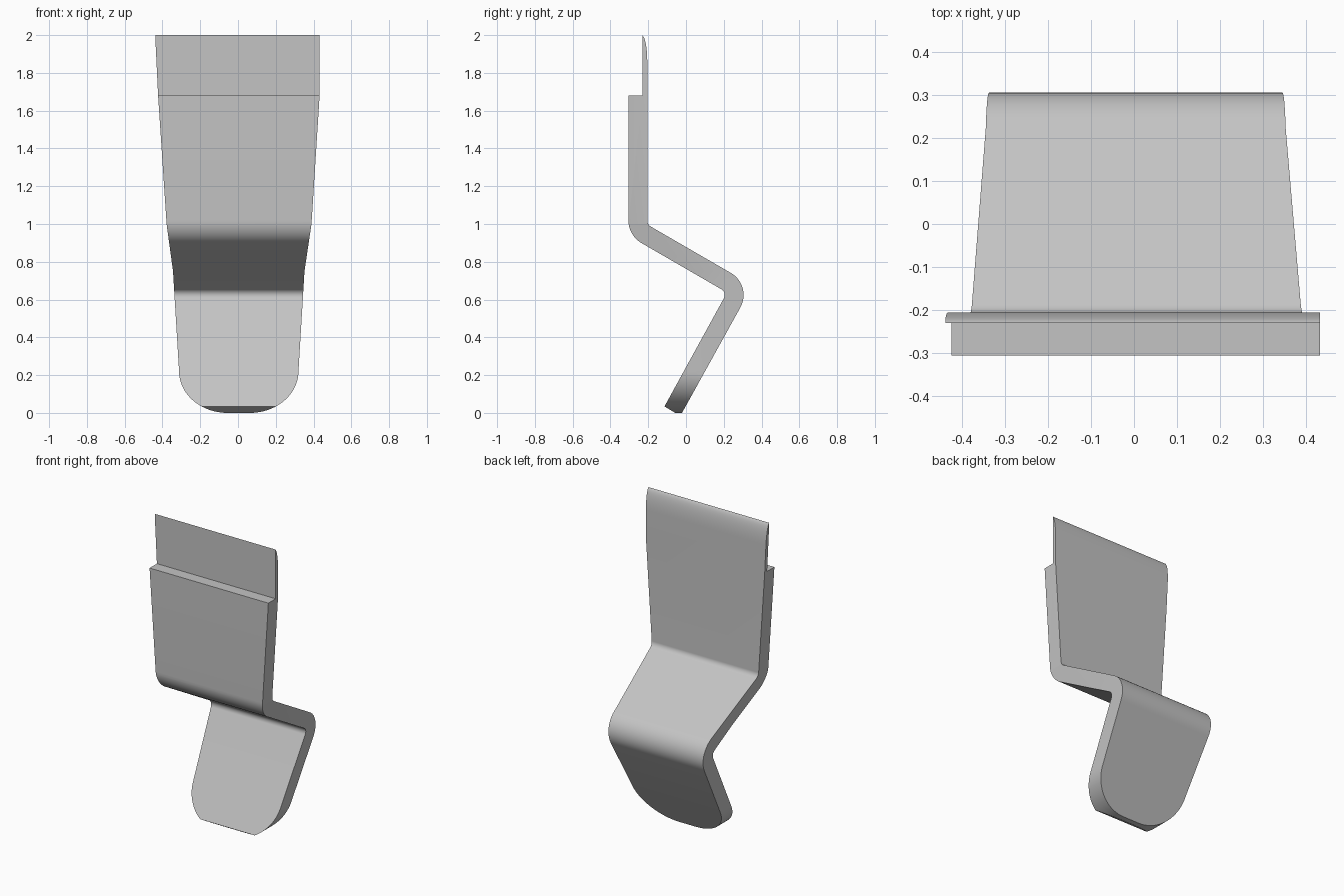
import bpy, bmesh
from math import cos, sin, radians

cube = bpy.data.objects.get("Cube")
if cube:
    bpy.data.objects.remove(cube, do_unlink=True)

grey = bpy.data.materials.new("plain_grey")
grey.use_nodes = True
colour = (0.55, 0.55, 0.55, 1)
grey.diffuse_color = colour
grey.node_tree.nodes["Principled BSDF"].inputs["Base Color"].default_value = colour


def arc(cx, cy, rx, ry, start, end, steps=14):
    angles = [radians(start + (end - start) * i / steps) for i in range(steps + 1)]
    return [(cx + rx * cos(a), cy + ry * sin(a)) for a in angles]


def prism(name, points, place, depth):
    """Extrude a closed 2D outline; place maps (u, v) to a 3D start point."""
    bm = bmesh.new()
    face = bm.faces.new([bm.verts.new(place(u, v)) for u, v in points])
    new = bmesh.ops.extrude_face_region(bm, geom=[face])["geom"]
    bmesh.ops.translate(bm, vec=depth, verts=[g for g in new if isinstance(g, bmesh.types.BMVert)])
    bmesh.ops.recalc_face_normals(bm, faces=bm.faces)
    mesh = bpy.data.meshes.new(name)
    bm.to_mesh(mesh)
    bm.free()
    mesh.materials.append(grey)
    obj = bpy.data.objects.new(name, mesh)
    bpy.context.collection.objects.link(obj)
    return obj


# Side profile: stepped upper plate, two bends and the slanted leg
side = [(-0.23, 2.0), (-0.23, 1.68), (-0.305, 1.68)]
side += arc(-0.165, 1.02, 0.14, 0.14, 180, 240)
side += arc(0.17, 0.624, 0.035, 0.035, 60, -30)
side += [(-0.114, 0.034), (-0.03, -0.016)]
side += arc(0.17, 0.624, 0.135, 0.135, -30, 60)
side += arc(-0.165, 1.02, 0.04, 0.04, 240, 180)
side += arc(-0.235, 1.86, 0.03, 0.14, 0, 80, 10)
plate = prism("bent_plate", side, lambda u, v: (-0.6, u, v), (1.2, 0, 0))

# Front outline: tapered sides and a rounded foot
front = [(-0.437, 2.1), (-0.437, 1.97), (-0.423, 1.68), (-0.378, 1.0), (-0.344, 0.75)]
front += arc(-0.055, 0.22, 0.257, 0.22, 180, 270, 20)
front += arc(0.063, 0.22, 0.257, 0.22, 270, 360, 20)
front += [(0.352, 0.75), (0.389, 1.0), (0.432, 1.68), (0.432, 2.1)]
cutter = prism("outline_cutter", front, lambda u, v: (u, -0.6, v), (0, 1.2, 0))
cutter.hide_render = True

# Trim the plate to the outline
trim = plate.modifiers.new("trim", "BOOLEAN")
trim.operation = "INTERSECT"
trim.solver = "EXACT"
trim.object = cutter
bpy.ops.object.select_all(action="DESELECT")
bpy.context.view_layer.objects.active = plate
plate.select_set(True)
bpy.ops.object.modifier_apply(modifier="trim")
bpy.data.objects.remove(cutter, do_unlink=True)
bpy.ops.object.shade_smooth_by_angle(angle=radians(25))
